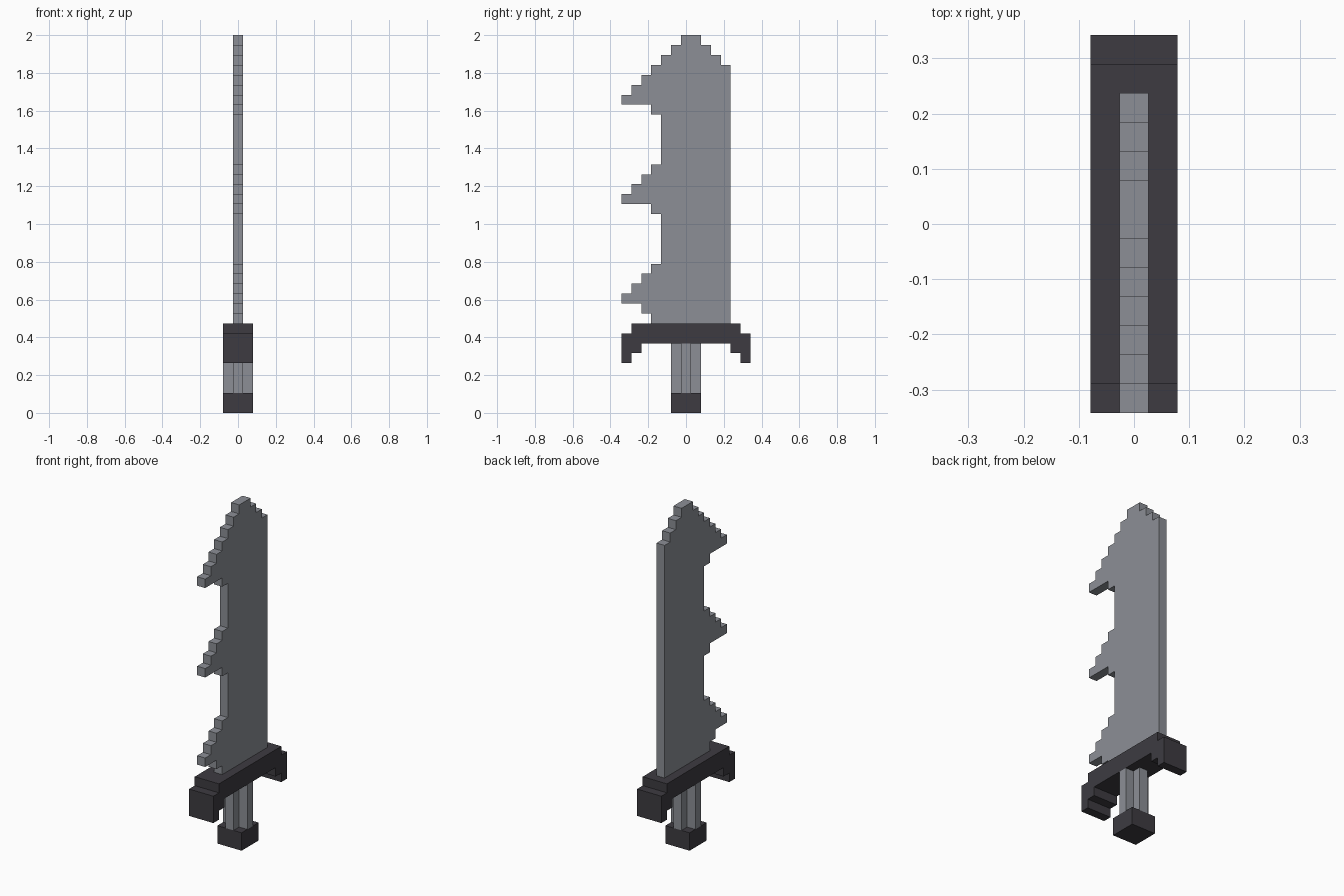
import bpy
import bmesh
from mathutils import Vector

cube = bpy.data.objects.get("Cube")
if cube:
    bpy.data.objects.remove(cube, do_unlink=True)

U = 2 / 38  # edge of one block


def make_material(name, rgb):
    mat = bpy.data.materials.new(name)
    mat.use_nodes = True
    mat.diffuse_color = (*rgb, 1)
    mat.node_tree.nodes["Principled BSDF"].inputs["Base Color"].default_value = (*rgb, 1)
    return mat


steel = make_material("steel grey", (0.262, 0.275, 0.305))
dark = make_material("dark charcoal", (0.047, 0.044, 0.053))


def prism(name, outline, start, direction, mat):
    """Fill a closed outline of 3D block coordinates and extrude it."""
    bm = bmesh.new()
    face = bm.faces.new([bm.verts.new(Vector(p) * U) for p in outline])
    result = bmesh.ops.extrude_face_region(bm, geom=[face])
    moved = [v for v in result["geom"] if isinstance(v, bmesh.types.BMVert)]
    bmesh.ops.translate(bm, verts=moved, vec=Vector(direction) * U)
    bmesh.ops.translate(bm, verts=bm.verts, vec=Vector(start) * U)
    bmesh.ops.recalc_face_normals(bm, faces=bm.faces)
    mesh = bpy.data.meshes.new(name)
    bm.to_mesh(mesh)
    bm.free()
    mesh.materials.append(mat)
    obj = bpy.data.objects.new(name, mesh)
    bpy.context.collection.objects.link(obj)
    return obj


def side_prism(name, outline_yz, half_width, mat):
    """Extrude a side silhouette across the width."""
    return prism(name, [(0, y, z) for y, z in outline_yz],
                 (-half_width, 0, 0), (2 * half_width, 0, 0), mat)


def stepped_edge(rows, base):
    """Corners of a stair edge, one offset per block row."""
    pts = []
    for i, y in enumerate(rows):
        if i and y == rows[i - 1]:
            pts[-1] = (y, base + i + 1)
        else:
            pts += [(y, base + i), (y, base + i + 1)]
    return pts


# Blade: three hooked teeth on the front edge, straight back edge, stepped tip
hook = [-3.5, -6.5, -5.5, -4.5, -3.5]
gap = [-2.5] * 5
low_hook = [-3.5, -4.5] + hook[1:]
front_edge = low_hook + gap + hook + gap + hook + [-2.5, -1.5, -0.5]
back_edge = [4.5] * 26 + [3.5, 2.5, 1.5]
blade_outline = stepped_edge(front_edge, 9) + stepped_edge(back_edge, 9)[::-1]
side_prism("blade", blade_outline, 0.5, steel)

# Guard: stepped bar with drooping ends, mirrored front to back
half_guard = [(4.5, 7), (4.5, 6), (5.5, 6), (5.5, 5), (6.5, 5), (6.5, 8), (5.5, 8), (5.5, 9)]
side_prism("guard", half_guard + [(-y, z) for y, z in reversed(half_guard)], 1.5, dark)

# Grip: cross-shaped column
quarter = [(1.5, -0.5), (1.5, 0.5), (0.5, 0.5)]
cross = []
for turn in range(4):
    cross += [(x, y, 0) for x, y in quarter]
    quarter = [(-y, x) for x, y in quarter]
prism("grip", cross, (0, 0, 2), (0, 0, 5), steel)

# Pommel: square block
side_prism("pommel", [(-1.5, 0), (1.5, 0), (1.5, 2), (-1.5, 2)], 1.5, dark)
